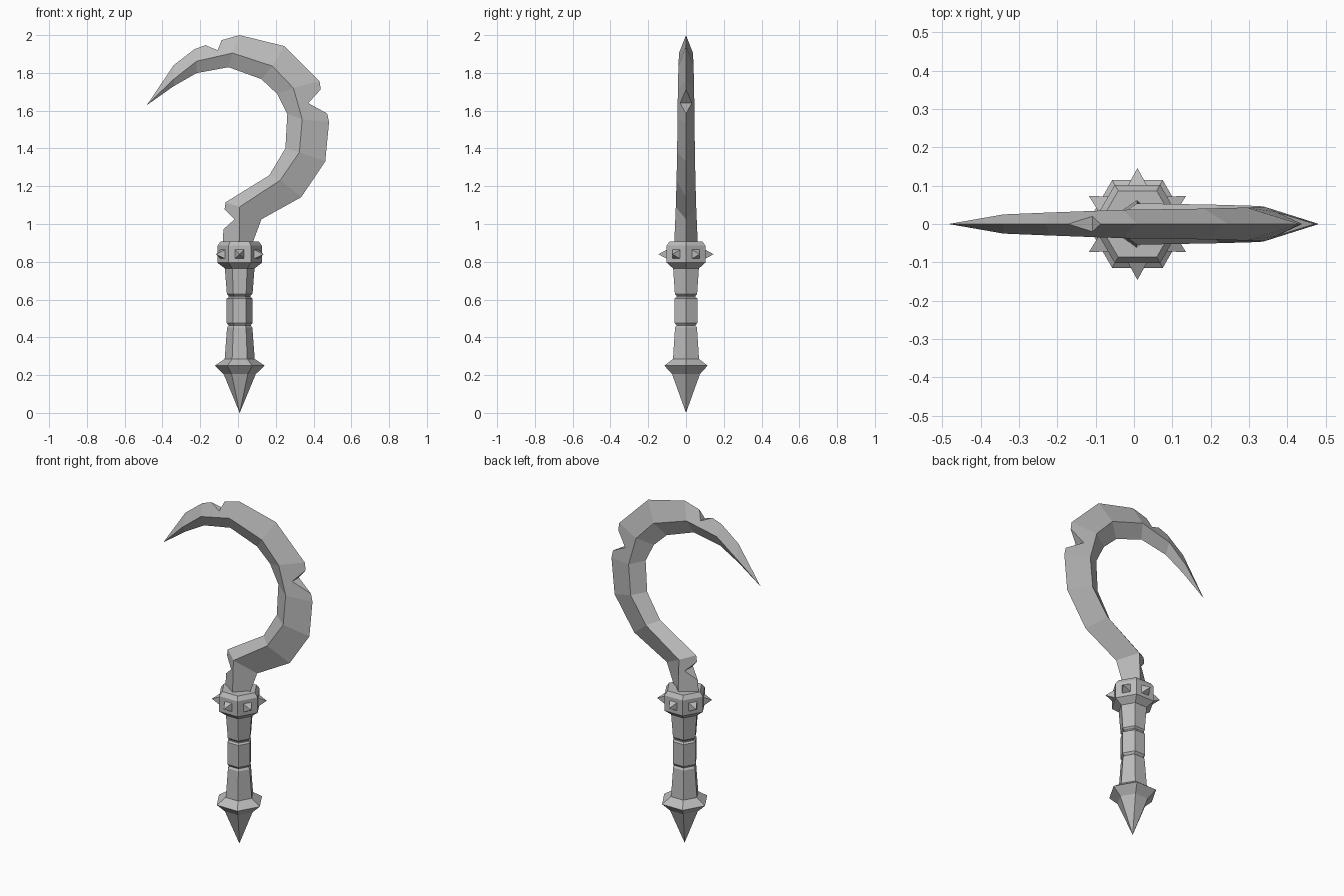
import bpy, bmesh
from math import sin, cos, pi
from mathutils import Vector

cube = bpy.data.objects.get("Cube")
if cube:
    bpy.data.objects.remove(cube)

AXIS = 0.009  # x of the handle axis

steel = bpy.data.materials.new("grey_steel")
steel.use_nodes = True
GREY = (0.5, 0.5, 0.5, 1)
steel.diffuse_color = GREY
steel.node_tree.nodes["Principled BSDF"].inputs["Base Color"].default_value = GREY


def finish(name, bm):
    bmesh.ops.recalc_face_normals(bm, faces=bm.faces)
    mesh = bpy.data.meshes.new(name)
    bm.to_mesh(mesh)
    bm.free()
    mesh.materials.append(steel)
    obj = bpy.data.objects.new(name, mesh)
    bpy.context.collection.objects.link(obj)
    return obj


def hex_lathe(name, profile):
    """Six-sided solid from (radius, height) pairs; corners lie on the x axis."""
    bm = bmesh.new()
    rings = []
    for r, z in profile:
        if r == 0:
            rings.append([bm.verts.new((AXIS, 0, z))] * 6)
        else:
            rings.append([bm.verts.new((AXIS + r * cos(k * pi / 3), r * sin(k * pi / 3), z))
                          for k in range(6)])
    for low, high in zip(rings, rings[1:]):
        for k in range(6):
            n = (k + 1) % 6
            bm.faces.new(dict.fromkeys((low[k], low[n], high[n], high[k])))
    for ring, (r, z) in ((rings[0], profile[0]), (rings[-1], profile[-1])):
        if r:
            bm.faces.new(ring)
    return finish(name, bm)


# Handle parts
hex_lathe("pommel", [(0, 0.0), (0.085, 0.205), (0.132, 0.25), (0.08, 0.285)])
hex_lathe("grip", [
    (0.08, 0.28), (0.067, 0.452), (0.058, 0.463), (0.069, 0.476),
    (0.069, 0.605), (0.058, 0.613), (0.058, 0.62), (0.068, 0.63), (0.079, 0.77)])
hex_lathe("collar", [(0.079, 0.765), (0.118, 0.795), (0.118, 0.885), (0.1, 0.908)])

# Pyramid studs, one on each collar face
for k in range(6):
    a = pi / 6 + k * pi / 3
    out, side = Vector((cos(a), sin(a), 0)), Vector((-sin(a), cos(a), 0))
    centre = Vector((AXIS, 0, 0.84))
    bm = bmesh.new()
    base = [bm.verts.new(centre + out * 0.1 + side * s * 0.025 + Vector((0, 0, t * 0.025)))
            for s, t in ((-1, -1), (1, -1), (1, 1), (-1, 1))]
    tip = bm.verts.new(centre + out * 0.146)
    bm.faces.new(base)
    for i in range(4):
        bm.faces.new((base[i], base[(i + 1) % 4], tip))
    finish(f"collar_stud_{k + 1}", bm)

# Blade stations: ridge (x, z), ridge half thickness, outer edge, inner edge
STATIONS = [
    ((0.008, 0.88), 0.063, (0.07, 0.88), (-0.082, 0.88)),
    ((0.008, 1.09), 0.054, (0.124, 1.025), (-0.066, 1.115)),
    ((0.224, 1.232), 0.05, (0.335, 1.142), (0.166, 1.258)),
    ((0.325, 1.38), 0.047, (0.462, 1.332), (0.251, 1.401)),
    ((0.34, 1.555), 0.045, (0.482, 1.54), (0.261, 1.582)),
    ((0.293, 1.72), 0.043, (0.432, 1.756), (0.208, 1.688)),
    ((0.182, 1.836), 0.04, (0.245, 1.942), (0.124, 1.767)),
    ((-0.029, 1.905), 0.037, (0.008, 2.0), (-0.05, 1.83)),
    ((-0.219, 1.862), 0.03, (-0.23, 1.926), (-0.219, 1.799)),
    ((-0.34, 1.767), 0.025, (-0.34, 1.841), (-0.34, 1.73)),
]
TIP = (-0.483, 1.629)

# Notches: (segment, edge) -> start, bottom, end, half width of the bottom
NOTCHES = {
    (0, "inner"): ((-0.077, 0.972), (-0.018, 1.025), (-0.071, 1.078), 0.038),
    (4, "outer"): ((0.472, 1.585), (0.372, 1.64), (0.438, 1.712), 0.031),
    (7, "outer"): ((-0.087, 1.973), (-0.108, 1.92), (-0.172, 1.947), 0.02),
}

bm = bmesh.new()
cache = {}


def vert(p, y=0.0):
    key = (p, y)
    if key not in cache:
        cache[key] = bm.verts.new((p[0], y, p[1]))
    return cache[key]


for side in (-1, 1):
    for i, (a, b) in enumerate(zip(STATIONS, STATIONS[1:])):
        for col, edge in ((2, "outer"), (3, "inner")):
            ring = [vert(b[0], side * b[1]), vert(a[0], side * a[1]), vert(a[col])]
            if (i, edge) in NOTCHES:
                start, bottom, end, w = NOTCHES[i, edge]
                ring += [vert(start), vert(bottom, side * w), vert(end)]
            bm.faces.new(ring + [vert(b[col])])
    ridge, w, outer, inner = STATIONS[-1]
    for edge in (outer, inner):
        bm.faces.new((vert(ridge, side * w), vert(edge), vert(TIP)))

# Walls of the notches and the hidden base
for start, bottom, end, w in NOTCHES.values():
    for p in (start, end):
        bm.faces.new((vert(p), vert(bottom, w), vert(bottom, -w)))
ridge, w, outer, inner = STATIONS[0]
bm.faces.new((vert(ridge, w), vert(outer), vert(ridge, -w), vert(inner)))
finish("hooked_blade", bm)
